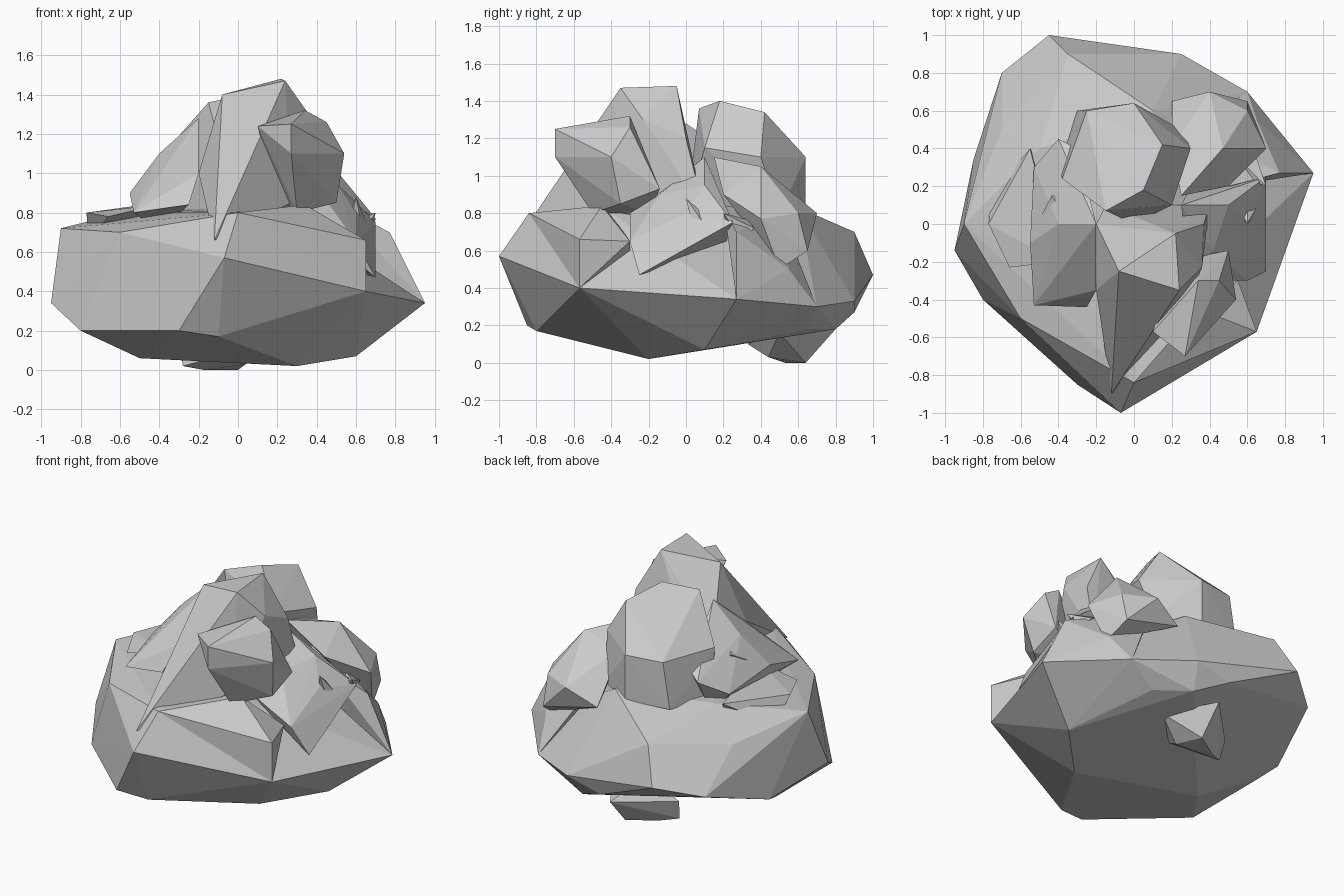
import bpy
import bmesh
from mathutils import Vector

default_cube = bpy.data.objects.get("Cube")
if default_cube:
    bpy.data.objects.remove(default_cube, do_unlink=True)


def make_material(name, value):
    material = bpy.data.materials.new(name)
    material.use_nodes = True
    colour = (value, value, value, 1)
    material.diffuse_color = colour
    material.node_tree.nodes["Principled BSDF"].inputs["Base Color"].default_value = colour
    return material


stone = make_material("pale grey stone", .6)


def boulder(name, corners):
    """Wrap a flat-faceted convex stone around its corner points."""
    bm = bmesh.new()
    for corner in corners:
        bm.verts.new(Vector(corner))
    hull = bmesh.ops.convex_hull(bm, input=bm.verts[:])
    unused = {item for item in hull["geom_interior"] + hull["geom_unused"]
              if isinstance(item, bmesh.types.BMVert) and item.is_valid}
    bmesh.ops.delete(bm, geom=list(unused), context="VERTS")
    bmesh.ops.recalc_face_normals(bm, faces=bm.faces[:])
    mesh = bpy.data.meshes.new(name)
    bm.to_mesh(mesh)
    bm.free()
    mesh.materials.append(stone)
    rock = bpy.data.objects.new(name, mesh)
    bpy.context.collection.objects.link(rock)
    return rock


def splinter(name, start, end, radius):
    """Small pointed sliver from a wide start to a sharp end."""
    start, end = Vector(start), Vector(end)
    axis = end - start
    bpy.ops.mesh.primitive_cone_add(vertices=5, radius1=radius, radius2=0,
                                    depth=axis.length, location=(start + end) / 2)
    sliver = bpy.context.object
    sliver.name = name
    sliver.rotation_euler = axis.to_track_quat("Z", "Y").to_euler()
    sliver.data.materials.append(stone)


# Wide base boulder: underside, widest rim, then upper shoulders
boulder("base_boulder", [
    (-.8, -.4, .2), (-.3, -.85, .2), (-.1, -.8, .17), (-.5, 0, .06),
    (.3, -.2, .02), (.6, .1, .07), (.4, .65, .18), (.2, .8, .18),
    (-.8, .2, .2), (0, .9, .27), (-.95, -.14, .34), (-.07, -1, .57),
    (.65, -.57, .4), (.95, .27, .34), (.6, .7, .3), (.25, .9, .33),
    (-.45, 1, .47), (-.7, .8, .4), (-.85, .34, .25), (-.9, 0, .72),
    (-.6, -.5, .7), (0, -.84, .8), (-.35, .9, .7), (-.7, .5, .64),
    (.25, -.4, .8), (-.3, -.3, .8), (.1, .6, .83), (-.5, .4, .82),
])

# Raised edges of the base with a shallow valley between them
boulder("front_shoulder", [
    (0, -.84, .8), (.65, -.57, .4), (.65, -.57, .66), (.34, -.45, .84),
    (.55, -.3, .65), (0, -.4, .8), (.3, -.3, .4),
])
boulder("rear_shoulder", [
    (.95, .27, .34), (.77, .27, .7), (.6, .7, .3), (.5, .2, .84),
    (.65, .55, .5), (.3, .3, .4), (.3, .5, .8),
])
boulder("valley_stone", [
    (.42, -.14, .9), (.25, .1, 1.1), (.5, .1, .95), (.6, 0, .8),
    (.6, -.3, .65), (.7, -.25, .47), (.7, .25, .75), (.3, -.3, .8),
    (.3, .2, .6),
])

# Tall front stone with a long tapering foot
boulder("front_peak", [
    (-.12, -.9, .66), (-.2, -.35, 1), (-.2, 0, 1), (-.08, -.25, 1.4),
    (.24, -.35, 1.47), (.22, -.05, 1.48), (.37, 0, 1.2), (.36, -.23, 1.3),
    (.27, -.45, .85), (.4, .1, .8), (-.15, .1, .8),
])

# Angular stone leaning on the front peak
boulder("front_side_stone", [
    (.1, -.57, 1.24), (.27, -.7, 1.25), (.27, -.7, 1.1), (.3, -.5, .8),
    (.54, -.4, 1.1), (.45, -.3, 1.26), (.34, -.3, 1.32), (.5, -.14, .93),
    (.5, -.35, .85), (.2, -.2, .8),
])

# Rear stone with a large tilted face
boulder("rear_peak", [
    (-.15, .07, 1.36), (.05, .18, 1.4), (.15, .42, 1.34), (0, .64, 1.1),
    (-.25, .6, 1.1), (-.38, .24, 1.1), (.3, .4, 1.1), (.2, .1, 1.15),
    (.25, .5, .8), (0, .64, .8), (-.3, .6, .8), (-.4, .3, .8), (0, 0, .8),
])

# Stone on the rear shoulder
boulder("rear_side_stone", [
    (.47, .4, 1.05), (.25, .15, 1.1), (.4, .7, .8), (.6, .6, .8),
    (.7, .4, .77), (.6, .65, .6), (.64, .5, .5), (.5, .2, .9),
    (.2, .4, 1), (.2, .65, .7),
])

# Low stones on the opposite shoulder
boulder("shoulder_stone", [
    (-.55, -.1, .9), (-.4, 0, 1.1), (-.2, 0, 1.28), (-.2, -.35, 1),
    (-.53, -.43, .8), (-.25, -.44, .84), (-.53, .3, .85), (-.4, .45, .95),
    (-.3, .4, 1), (-.4, .3, .7),
])
boulder("shoulder_slab", [
    (-.77, 0, .8), (-.66, -.23, .78), (-.55, .4, .83), (-.76, .15, .65),
    (-.4, -.2, .84), (-.5, .3, .65),
])

# Lump showing beneath the base
boulder("underside_stone", [
    (-.28, .47, .02), (-.17, .53, 0), (0, .64, 0), (0, .8, .18),
    (.04, .44, .03), (0, .33, .1), (-.3, .5, .15), (.2, .5, .16),
    (-.1, .55, .3),
])

# Loose slivers caught between the stones
splinter("valley_splinter", (.6, .1, .7), (.6, 0, .88), .07)
splinter("rear_splinter", (.6, .3, .7), (.7, .2, .8), .08)
splinter("shoulder_splinter", (-.4, .1, .95), (-.24, -.1, 1.14), .1)
